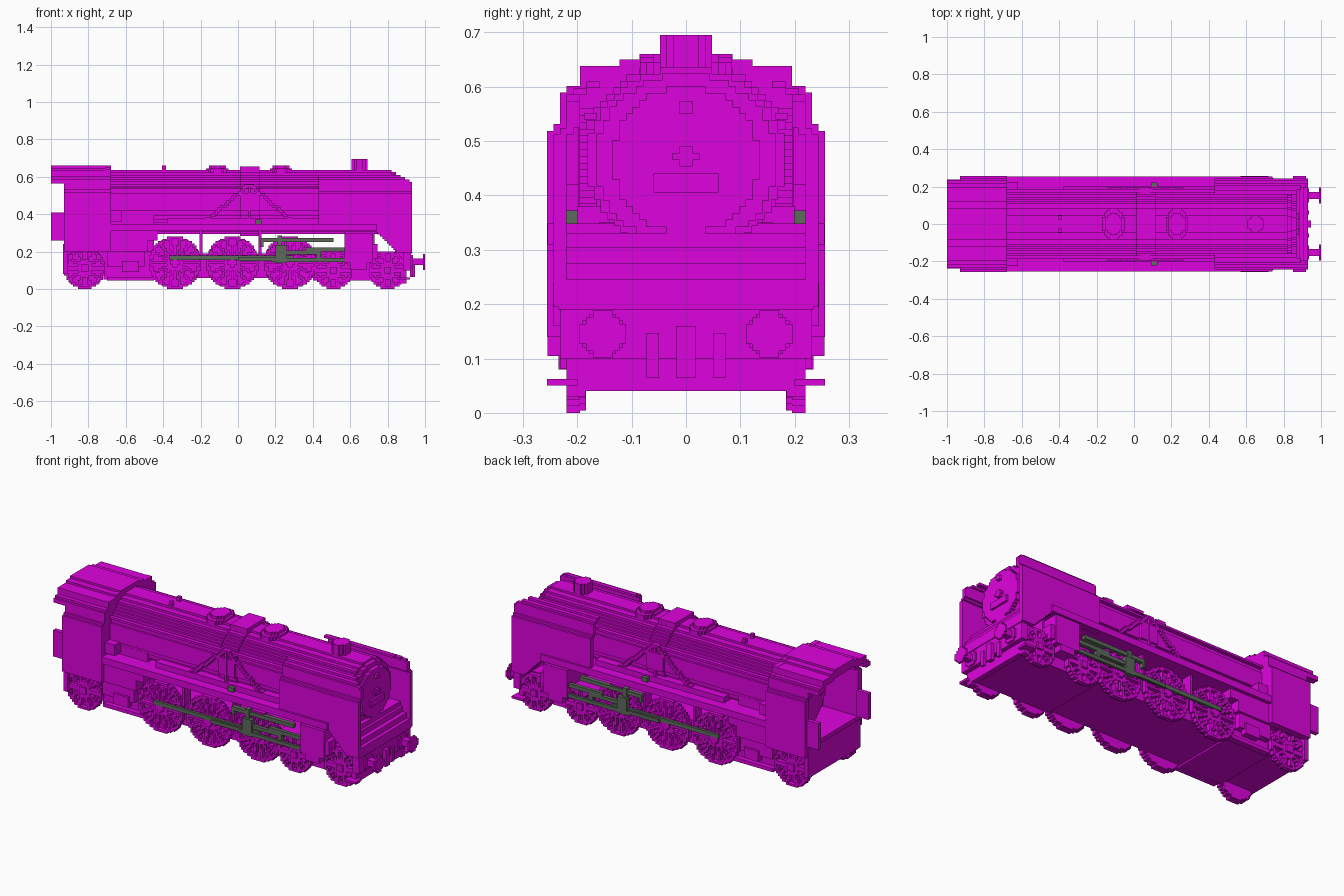
import bpy, bmesh
from math import hypot, atan2, pi, sin
from mathutils import Vector

V = 2 / 164  # block size of the stepped style
if "Cube" in bpy.data.objects:
    bpy.data.objects.remove(bpy.data.objects["Cube"])


def material(name, rgb):
    m = bpy.data.materials.new(name)
    m.use_nodes = True
    m.diffuse_color = (*rgb, 1)
    m.node_tree.nodes["Principled BSDF"].inputs["Base Color"].default_value = (*rgb, 1)
    return m


MAGENTA = material("magenta", (0.73, 0.001, 0.73))
GREY = material("grey green", (0.11, 0.145, 0.105))


def finish(bm, name, mat):
    bmesh.ops.recalc_face_normals(bm, faces=bm.faces)
    me = bpy.data.meshes.new(name)
    bm.to_mesh(me)
    bm.free()
    me.materials.append(mat)
    ob = bpy.data.objects.new(name, me)
    bpy.context.collection.objects.link(ob)
    return ob


def box(name, x, y, z, mat=MAGENTA):
    """Block between pairs of limits."""
    bm = bmesh.new()
    bmesh.ops.create_cube(bm, size=1)
    for v in bm.verts:
        v.co = [(a + b) / 2 + c * abs(b - a) for (a, b), c in zip((x, y, z), v.co)]
    return finish(bm, name, mat)


def pair(name, x, y, z, mat=MAGENTA):
    """The same block on both sides."""
    box("left_" + name, x, y, z, mat)
    box("right_" + name, x, (-y[1], -y[0]), z, mat)


def stepped(name, axis, span, u, v, keep, mat=MAGENTA):
    """Extrude a block-stepped section, kept where keep(u, v) holds."""
    place = {"x": lambda a, b, c: (c, a, b),
             "y": lambda a, b, c: (a, c, b),
             "z": lambda a, b, c: (a, b, c)}[axis]
    nu, nv = (max(1, round((r[1] - r[0]) / V)) for r in (u, v))
    du, dv = (u[1] - u[0]) / nu, (v[1] - v[0]) / nv
    bm, grid = bmesh.new(), {}

    def vert(i, j):
        if (i, j) not in grid:
            grid[i, j] = bm.verts.new(place(u[0] + i * du, v[0] + j * dv, span[0]))
        return grid[i, j]

    for i in range(nu):
        for j in range(nv):
            if keep(u[0] + (i + 0.5) * du, v[0] + (j + 0.5) * dv):
                bm.faces.new([vert(i, j), vert(i + 1, j), vert(i + 1, j + 1), vert(i, j + 1)])
    new = bmesh.ops.extrude_face_region(bm, geom=bm.faces[:], use_keep_orig=True)["geom"]
    move = Vector(place(0, 0, span[1] - span[0]))
    bmesh.ops.translate(bm, vec=move, verts=[g for g in new if isinstance(g, bmesh.types.BMVert)])
    return finish(bm, name, mat)


def disc(name, axis, span, cu, cv, ru, rv=None, inner=0):
    rv = rv or ru
    return stepped(name, axis, span, (cu - ru, cu + ru), (cv - rv, cv + rv),
                   lambda a, b: inner <= hypot((a - cu) / ru, (b - cv) / rv) <= 1)


# Boiler, smokebox and bands
BZ = 0.465
disc("boiler", "x", (-0.69, 0.82), 0, BZ, 0.181, 0.17)
disc("smokebox_rim", "x", (0.82, 0.845), 0, BZ, 0.165, 0.16)
disc("smokebox_door", "x", (0.845, 0.87), 0, BZ, 0.135)
box("door_plate", (0.87, 0.882), (-0.06, 0.06), (0.405, 0.44))
box("door_handle", (0.87, 0.885), (-0.025, 0.025), (0.465, 0.478))
box("door_lock", (0.87, 0.885), (-0.012, 0.012), (0.453, 0.49))
box("door_lamp", (0.87, 0.885), (-0.012, 0.012), (0.55, 0.574))

# Chimney, domes and roof fittings
disc("chimney", "z", (0.6, 0.695), 0.65, 0, 0.043, 0.048)
for x in (-0.11, 0.23):
    disc("dome", "z", (0.6, 0.645), x, 0, 0.06, 0.085)
    disc("dome_cap", "z", (0.645, 0.66), x, 0, 0.045, 0.06)
box("sand_box", (0.01, 0.115), (-0.085, 0.085), (0.6, 0.655))
disc("sand_box_saddle", "x", (0.01, 0.115), 0, BZ, 0.195, 0.182, inner=0.88)
pair("whistle", (-0.405, -0.385), (0.025, 0.045), (0.62, 0.66))
pair("handrail", (-0.68, 0.43), (0.165, 0.188), (0.54, 0.552))

# Sand pipes slanting down each flank
for s in (-1, 1):
    stepped("sand_pipes", "y", (s * 0.165, s * 0.196), (-0.17, 0.29), (0.36, 0.56),
            lambda a, b: abs(abs(a - 0.06) * 0.85 + b - 0.56) < 0.011)
    box("feed_pipe", (0.055, 0.067), (s * 0.165, s * 0.198), (0.36, 0.56))

# Running boards and firebox
pair("running_board", (-0.69, 0.74), (0.1, 0.255), (0.31, 0.348))
pair("board_step", (-0.38, 0.43), (0.14, 0.2), (0.348, 0.38))
pair("board_valve", (0.09, 0.125), (0.194, 0.221), (0.345, 0.372), GREY)
box("firebox", (-0.69, -0.45), (-0.17, 0.17), (0.12, 0.4))
pair("firebox_side", (-0.69, -0.48), (0.15, 0.235), (0.2, 0.31))
pair("firebox_corner", (-0.48, -0.43), (0.15, 0.235), (0.26, 0.31))
pair("board_bracket", (-0.205, -0.19), (0.15, 0.21), (0.18, 0.31))
pair("board_hanger", (0.11, 0.125), (0.15, 0.21), (0.18, 0.31))
pair("side_box", (-0.68, -0.62), (0.16, 0.225), (0.36, 0.42))


# Curved cab outline, also followed by the smoke deflectors
def half_width(z):
    for top, w in ((0.515, 0.255), (0.53, 0.245), (0.587, 0.231),
                   (0.602, 0.215), (0.636, 0.195), (0.648, 0.122), (0.665, 0.085)):
        if z < top:
            return w
    return 0


def shell(y, z):
    inner = half_width(z + 0.03) - 0.025
    return abs(y) < half_width(z) and (z > 0.615 or abs(y) > inner)


def wall(y, z):
    return half_width(z) - 0.03 < abs(y) < half_width(z)


wide = (-0.256, 0.256)
stepped("cab_roof", "x", (-1, -0.68), wide, (0.565, 0.66), shell)
stepped("cab_walls", "x", (-0.93, -0.68), wide, (0.2, 0.568), wall)
stepped("cab_front", "x", (-0.71, -0.68), wide, (0.25, 0.65),
        lambda y, z: abs(y) < half_width(z))
disc("firebox_backhead", "x", (-0.78, -0.71), 0, 0.42, 0.14, 0.16)
pair("cab_rear_plate", (-1, -0.925), (0.213, 0.237), (0.26, 0.41))
box("cab_floor", (-0.93, -0.68), (-0.235, 0.235), (0.21, 0.26))
box("rear_box", (-0.93, -0.68), (-0.182, 0.182), (0.08, 0.22))
box("rear_beam", (-0.935, -0.91), (-0.235, 0.235), (0.08, 0.24))

# Smoke deflectors, one column at a time, with a cut-away foot and rounded front
START, COLUMNS, PLAIN = 0.43, 41, 24
columns = [(START, START + PLAIN * V)]
columns += [(START + i * V, START + (i + 1) * V) for i in range(PLAIN, COLUMNS)]
for x, end in columns:
    top = 0.611 - max(0, x - 0.85) * 0.55
    bottom = 0.31 if x < 0.73 else max(0.2, 0.31 - (x - 0.73) * 0.95)
    for s in (-1, 1):
        stepped("deflector", "x", (x, end), sorted((0, s * 0.256)),
                (round(bottom / V) * V, round(top / V) * V),
                lambda y, z: half_width(z) - 0.036 < abs(y) < half_width(z) - 0.01)

# Stepped front deck, beam, coupling and buffers
box("deck_top", (0.74, 0.87), (-0.235, 0.235), (0.30, 0.33))
for x, z0, z1 in ((0.85, 0.27, 0.305), (0.875, 0.235, 0.275), (0.895, 0.19, 0.245)):
    box("deck_step", (x, x + 0.035), (-0.235, 0.235), (z0, z1))
box("deck_back", (0.84, 0.86), (-0.22, 0.22), (0.18, 0.31))
box("smokebox_saddle", (0.57, 0.73), (-0.16, 0.16), (0.16, 0.35))
box("buffer_beam", (0.885, 0.925), (-0.232, 0.232), (0.1, 0.2))
box("lower_guard", (0.87, 0.9), (-0.185, 0.185), (0.04, 0.11))
pair("guard_iron", (0.87, 0.9), (0.185, 0.22), (0.03, 0.11))
pair("foot_step", (0.85, 0.92), (0.2, 0.256), (0.05, 0.062))
box("coupling", (0.92, 0.945), (-0.018, 0.018), (0.065, 0.16))
pair("brake_hose", (0.92, 0.935), (0.05, 0.073), (0.065, 0.147))
for s in (-1, 1):
    disc("buffer_base", "x", (0.92, 0.935), s * 0.153, 0.145, 0.037)
    disc("buffer_shaft", "x", (0.93, 0.99), s * 0.153, 0.145, 0.018)
    disc("buffer_head", "x", (0.988, 1), s * 0.153, 0.145, 0.043)

# Main frame and underside
box("frame", (-0.5, 0.58), (-0.186, 0.186), (0.06, 0.19))
box("rear_frame", (-0.72, -0.45), (-0.186, 0.186), (0.05, 0.2))
box("front_frame", (0.4, 0.89), (-0.186, 0.186), (0.045, 0.2))
pair("rear_truck", (-0.7, -0.5), (0.18, 0.222), (0.12, 0.2))
pair("ash_pan_rail", (-0.7, -0.45), (0.18, 0.215), (0.045, 0.065))
pair("injector", (-0.62, -0.53), (0.2, 0.235), (0.09, 0.15))


# Spoked wheels
def wheel(name, x, r, spokes):
    def keep(a, b):
        d, ang = hypot(a - x, b - r), atan2(b - r, a - x)
        near = abs((ang * spokes / (2 * pi) + 0.5) % 1 - 0.5) * 2 * pi / spokes
        return d <= r and (d > r - 1.3 * V or d < r * 0.3 or d * sin(near) < V * 0.7)
    for s in (-1, 1):
        stepped(name, "y", (s * 0.195, s * 0.22), (x - r, x + r), (0, 2 * r), keep)
        disc(name + "_back", "y", (s * 0.184, s * 0.197), x, r, r * 0.96)
        disc(name + "_hub", "y", (s * 0.21, s * 0.232), x, r, r * 0.18)


for x in (-0.337, -0.03, 0.278):
    wheel("driving_wheel", x, 0.14, 14)
wheel("trailing_wheel", -0.82, 0.11, 10)
for x in (0.51, 0.80):
    wheel("leading_wheel", x, 0.1, 10)

# Cylinders
pair("cylinder", (0.57, 0.72), (0.15, 0.256), (0.14, 0.3))
pair("cylinder_cover", (0.72, 0.745), (0.18, 0.245), (0.16, 0.24))
pair("cylinder_foot", (0.6, 0.69), (0.17, 0.255), (0.105, 0.14))

# Rods and valve gear
for x, y, z in (((-0.37, 0.3), (0.222, 0.236), (0.155, 0.178)),
                ((0.18, 0.57), (0.234, 0.248), (0.145, 0.165)),
                ((0.2, 0.26), (0.222, 0.248), (0.14, 0.235)),
                ((0.12, 0.51), (0.205, 0.23), (0.25, 0.272)),
                ((0.12, 0.135), (0.205, 0.23), (0.225, 0.272)),
                ((0.21, 0.235), (0.21, 0.235), (0.2, 0.285)),
                ((0.24, 0.42), (0.222, 0.242), (0.185, 0.205)),
                ((0.36, 0.57), (0.222, 0.242), (0.2, 0.222)),
                ((0.42, 0.445), (0.222, 0.242), (0.15, 0.222)),
                ((0.0, 0.2), (0.234, 0.246), (0.15, 0.17))):
    pair("valve_gear", x, y, z, GREY)
